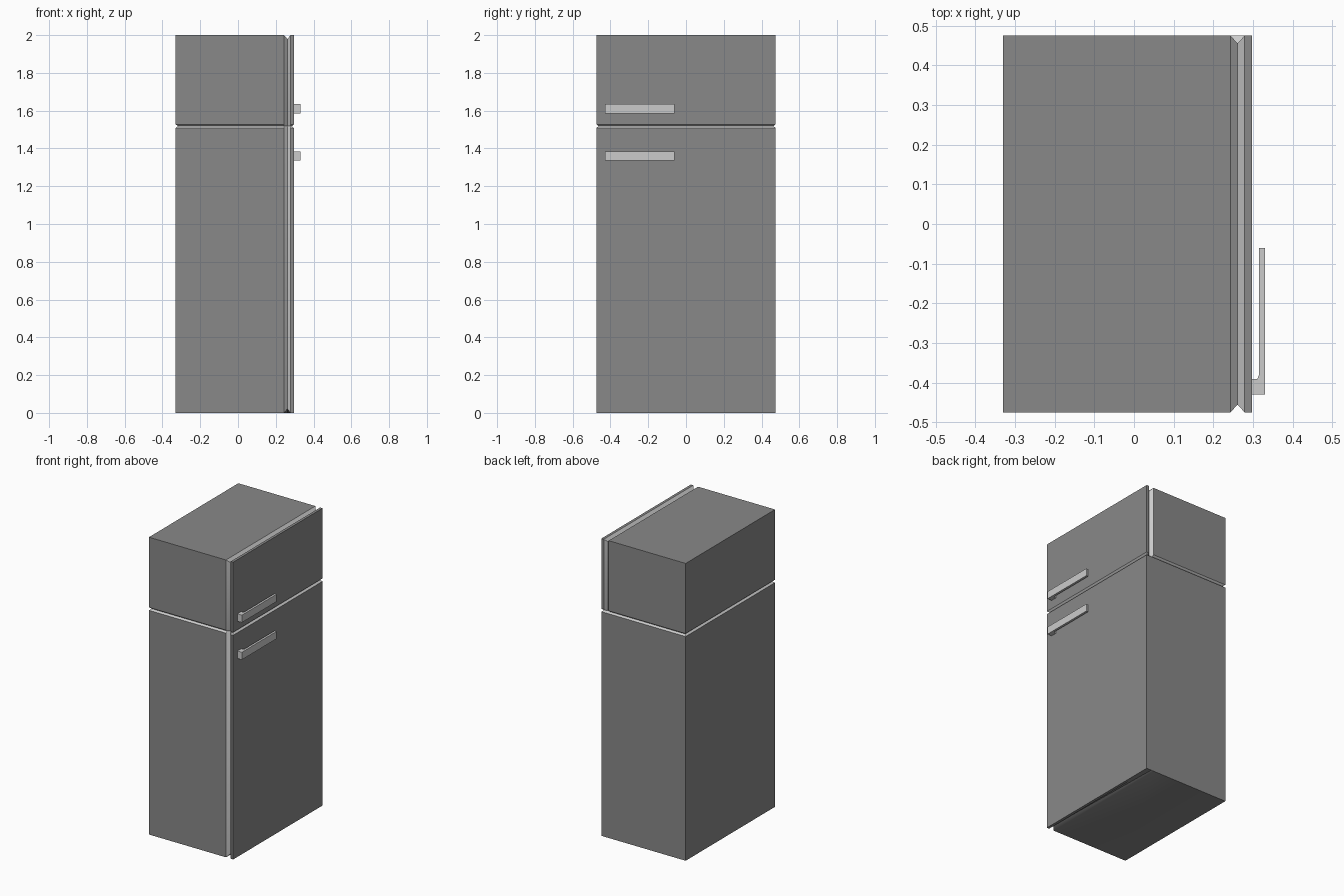
import bpy, bmesh

if "Cube" in bpy.data.objects:
    bpy.data.objects.remove(bpy.data.objects["Cube"])

HALF = 0.475                                # half depth in y
XS = [-0.33, 0.243, 0.261, 0.279, 0.297]    # columns: cabinet | groove | door
ZS = [0.0, 1.508, 1.518, 1.528, 2.0]        # rows: fridge | groove | freezer
V_DEPTH, H_DEPTH = 0.02, 0.012              # groove depths


def material(name, value):
    mat = bpy.data.materials.new(name)
    mat.diffuse_color = (value, value, value, 1)
    mat.use_nodes = True
    mat.node_tree.nodes["Principled BSDF"].inputs["Base Color"].default_value = mat.diffuse_color
    return mat


dark, light = material("dark_grey", 0.25), material("light_grey", 0.7)


def finish(name, bm, mats):
    bmesh.ops.recalc_face_normals(bm, faces=bm.faces)
    me = bpy.data.meshes.new(name)
    bm.to_mesh(me)
    bm.free()
    for m in mats:
        me.materials.append(m)
    ob = bpy.data.objects.new(name, me)
    bpy.context.collection.objects.link(ob)
    bpy.ops.object.select_all(action='DESELECT')
    ob.select_set(True)
    bpy.context.view_layer.objects.active = ob
    bpy.ops.object.shade_smooth_by_angle()
    return ob


# cabinet and doors: one shell with V grooves around the doors and the freezer
def point(i, j, s):
    x, y, z = XS[i], HALF * s, ZS[j]
    inset = 0
    # door groove; it runs out towards the lower back edge
    if i == 2 and not (s > 0 and j < 2):
        inset = V_DEPTH
        z += V_DEPTH if j == 0 else -V_DEPTH if j == 4 else 0
    # freezer groove all the way round
    if j == 2:
        inset = max(inset, H_DEPTH)
        x += H_DEPTH if i == 0 else -H_DEPTH if i == 4 else 0
    return x, y - s * inset, z


bm = bmesh.new()
grid = {(i, j, s): bm.verts.new(point(i, j, s))
        for i in range(5) for j in range(5) for s in (-1, 1)}


def quad(keys, groove):
    bm.faces.new([grid[k] for k in keys]).material_index = int(groove)


for a in range(4):
    mid_a = a in (1, 2)
    for s in (-1, 1):                       # front and back
        for j in range(4):
            door_groove = mid_a and not (s > 0 and j == 0)
            quad([(a, j, s), (a + 1, j, s), (a + 1, j + 1, s), (a, j + 1, s)],
                 door_groove or j in (1, 2))
    for j in (0, 4):                        # bottom and top
        quad([(a, j, -1), (a + 1, j, -1), (a + 1, j, 1), (a, j, 1)],
             mid_a and j == 4)
    for i in (0, 4):                        # left and right
        quad([(i, a, -1), (i, a + 1, -1), (i, a + 1, 1), (i, a, 1)], mid_a)
finish("cabinet_and_doors", bm, [dark, light])


# L-shaped door handles, extruded upwards from a plan profile
PROFILE = [(0.295, -0.43), (0.33, -0.43), (0.33, -0.06), (0.315, -0.06),
           (0.315, -0.38), (0.311, -0.39), (0.295, -0.39)]


def handle(name, z, height=0.05):
    bm = bmesh.new()
    face = bm.faces.new([bm.verts.new((x, y, z)) for x, y in PROFILE])
    top = bmesh.ops.extrude_face_region(bm, geom=[face])["geom"]
    bmesh.ops.translate(bm, vec=(0, 0, height),
                        verts=[v for v in top if isinstance(v, bmesh.types.BMVert)])
    finish(name, bm, [light])


handle("freezer_handle", 1.585)
handle("fridge_handle", 1.335)
